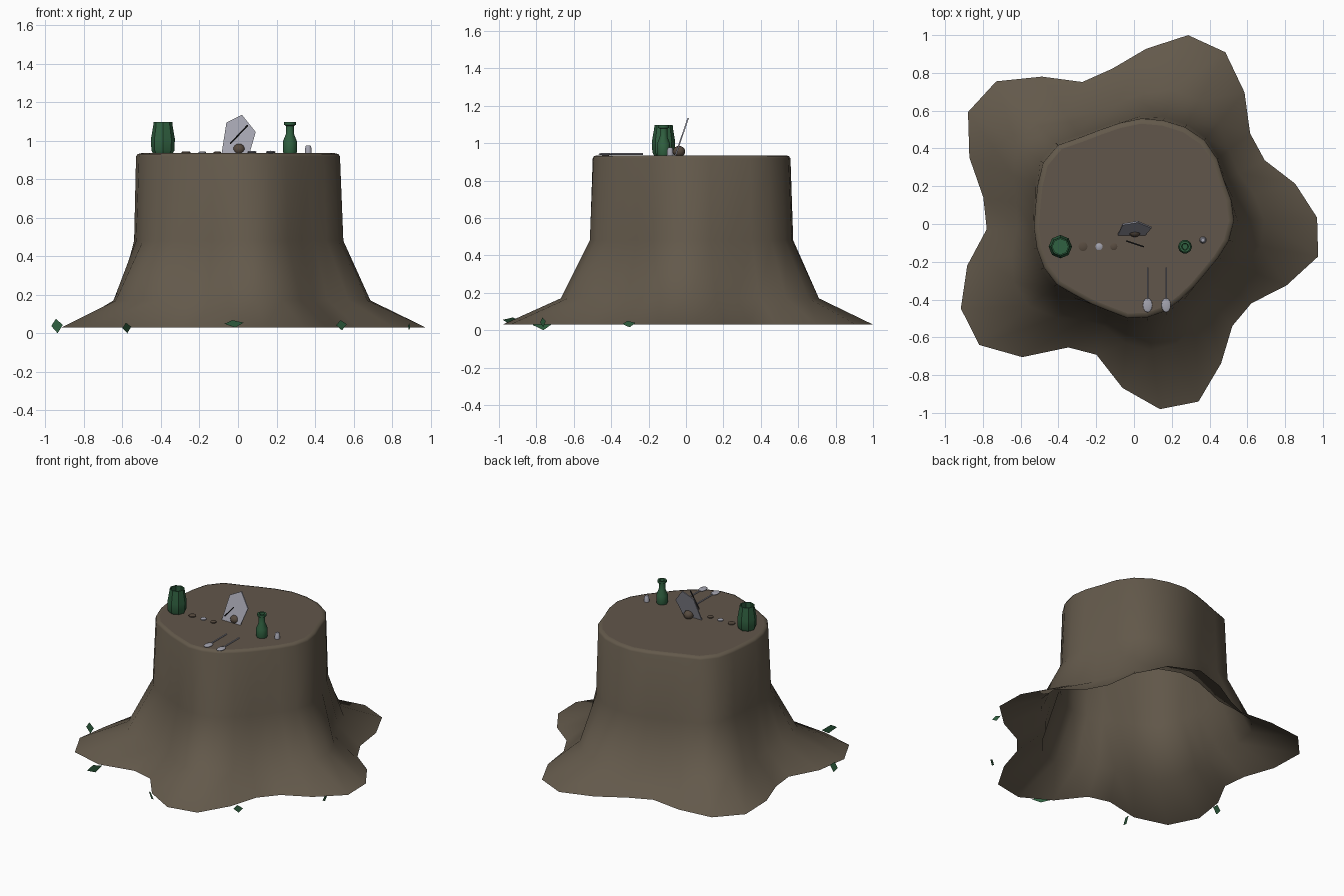
import bpy
import math
from mathutils import Vector

default = bpy.data.objects.get("Cube")
if default:
    bpy.data.objects.remove(default, do_unlink=True)


def make_material(name, r, g, b):
    mat = bpy.data.materials.new(name)
    mat.use_nodes = True
    mat.diffuse_color = (r, g, b, 1)
    shader = next(n for n in mat.node_tree.nodes if n.type == 'BSDF_PRINCIPLED')
    shader.inputs["Base Color"].default_value = (r, g, b, 1)
    shader.inputs["Roughness"].default_value = 0.8
    return mat


bark = make_material("bark brown", 0.125, 0.100, 0.070)
wood = make_material("cut wood brown", 0.120, 0.092, 0.070)
green = make_material("bottle green", 0.030, 0.120, 0.052)
silver = make_material("silver grey", 0.37, 0.37, 0.43)
brown = make_material("button brown", 0.095, 0.070, 0.050)
dark = make_material("dark line", 0.02, 0.02, 0.02)


def add_mesh(name, verts, faces, *materials):
    mesh = bpy.data.meshes.new(name)
    mesh.from_pydata([tuple(v) for v in verts], [], faces)
    obj = bpy.data.objects.new(name, mesh)
    bpy.context.collection.objects.link(obj)
    for mat in materials:
        mesh.materials.append(mat)
    return obj


def smooth(obj, degrees=40):
    bpy.ops.object.select_all(action='DESELECT')
    obj.select_set(True)
    bpy.context.view_layer.objects.active = obj
    bpy.ops.object.shade_smooth_by_angle(angle=math.radians(degrees))


def bridge(rings, count):
    """Quads joining consecutive rings of vertices."""
    return [(r * count + i, r * count + (i + 1) % count,
             (r + 1) * count + (i + 1) % count, (r + 1) * count + i)
            for r in range(rings - 1) for i in range(count)]


def lathe(name, profile, place, mat, sides=12):
    """Turn (radius, height) points about an upright axis."""
    verts = [Vector(place) + Vector((r * math.cos(math.tau * i / sides),
                                     r * math.sin(math.tau * i / sides), z))
             for r, z in profile for i in range(sides)]
    last = (len(profile) - 1) * sides
    faces = bridge(len(profile), sides)
    faces.append(tuple(reversed(range(sides))))
    faces.append(tuple(range(last, last + sides)))
    obj = add_mesh(name, verts, faces, mat)
    smooth(obj)
    return obj


def rod(name, start, end, radius, mat):
    start, end = Vector(start), Vector(end)
    bpy.ops.mesh.primitive_cylinder_add(vertices=6, radius=radius,
                                        depth=(end - start).length,
                                        location=(start + end) / 2)
    obj = bpy.context.object
    obj.name = name
    obj.rotation_euler = (end - start).to_track_quat('Z', 'Y').to_euler()
    obj.data.materials.append(mat)
    return obj


def ball(name, place, scale, mat):
    bpy.ops.mesh.primitive_uv_sphere_add(segments=12, ring_count=8, radius=1,
                                         location=place)
    obj = bpy.context.object
    obj.name = name
    obj.scale = scale
    obj.data.materials.append(mat)
    bpy.ops.object.shade_smooth()
    return obj


# Stump: five spreading roots blending up into a rounded trunk, open underneath
root_radii = [97, 88, 77, 78, 91, 103, 104, 93, 83, 80, 92, 105, 106, 94, 81,
              78, 91, 102, 104, 92, 74, 72, 87, 99, 100, 87, 75, 75, 87, 99]
trunk_radii = [53, 53, 53, 56, 58, 58, 57, 56, 54, 53, 54, 58, 58, 55, 53,
               53, 53, 53, 52, 49, 48, 48, 50, 50, 49, 47, 46, 46, 48, 51]
SIDES = len(root_radii)
TOP = 0.935
# (height, blend from trunk to root outline, scale)
levels = [(0.03, 1, 1), (0.17, 0.36, 1), (0.48, 0.04, 1),
          (0.918, 0, 1), (0.931, 0, 0.985), (TOP, 0, 0.95)]
verts = []
for z, blend, scale in levels:
    for i, (root, trunk) in enumerate(zip(root_radii, trunk_radii)):
        angle = math.radians(2 + 12 * i)
        r = (trunk + (root - trunk) * blend) * scale / 100
        verts.append((r * math.cos(angle), r * math.sin(angle), z))
faces = bridge(len(levels), SIDES)
start = (len(levels) - 1) * SIDES
faces.append(tuple(range(start, start + SIDES)))
stump = add_mesh("stump", verts, faces, bark, wood)
for face in stump.data.polygons:
    is_cap = len(face.vertices) > 4
    face.use_smooth = not is_cap
    face.material_index = int(is_cap)

# Hollow jar and bottle
lathe("jar", [(0.052, 0), (0.06, 0.015), (0.062, 0.075), (0.05, 0.145), (0.049, 0.162),
              (0.041, 0.162), (0.043, 0.14), (0.052, 0.075), (0.05, 0.015)],
      (-0.39, -0.12, TOP), green, 8)
lathe("bottle", [(0.034, 0), (0.037, 0.01), (0.037, 0.06), (0.021, 0.1), (0.021, 0.142),
                 (0.03, 0.147), (0.03, 0.162), (0.018, 0.162), (0.015, 0.1)],
      (0.27, -0.12, TOP), green, 10)

# Thimble and buttons
lathe("thimble", [(0.018, 0), (0.015, 0.034), (0.01, 0.041)],
      (0.365, -0.085, TOP), silver)
for name, x, r, mat in [("large_button", -0.27, 0.024, brown),
                        ("silver_button", -0.185, 0.019, silver),
                        ("small_button", -0.107, 0.019, brown)]:
    lathe(name, [(r, 0), (r, 0.006), (r * 0.7, 0.009)], (x, -0.12, TOP), mat)

# Leaning mirror shard with a bead behind it and a needle in front
outline = [(-0.085, 0), (0.06, 0), (0.092, 0.11), (0.02, 0.2), (-0.06, 0.16)]
n = len(outline)
verts = [(x, -0.06 + 0.34 * h + depth, TOP + h)
         for depth in (0, 0.008) for x, h in outline]
faces = bridge(2, n) + [tuple(reversed(range(n))), tuple(range(n, 2 * n))]
add_mesh("mirror_shard", verts, faces, silver)
ball("bead", (0.005, -0.037, 0.955), (0.033, 0.033, 0.03), brown)
rod("needle", (-0.04, -0.09, 0.985), (0.05, -0.12, 1.08), 0.004, dark)

# Pair of spoons
for side, x in (("right", 0.072), ("left", 0.17)):
    rod(side + "_spoon_handle", (x, -0.40, 0.942), (x, -0.23, 0.942), 0.005, silver)
    ball(side + "_spoon_bowl", (x, -0.43, 0.941), (0.025, 0.038, 0.007), silver)

# Upright leaves scattered round the roots: two ends, low point, high point
leaves = [((-0.97, -0.30), (-0.91, -0.30), 0.0, 0.075),
          ((-0.60, -0.82), (-0.555, -0.715), 0.0, 0.055),
          ((-0.07, -0.89), (0.03, -0.98), 0.03, 0.068),
          ((0.51, -0.78), (0.565, -0.75), 0.015, 0.068),
          ((0.895, -0.34), (0.882, -0.27), 0.015, 0.05)]
for i, (a, b, low, high) in enumerate(leaves):
    a, b = Vector(a), Vector(b)
    middle = (low + high) / 2
    verts = [(*a, middle), (*a.lerp(b, 0.55), low),
             (*b, middle + 0.006), (*a.lerp(b, 0.4), high)]
    add_mesh(f"leaf_{i + 1}", verts, [(0, 1, 2, 3)], green)
